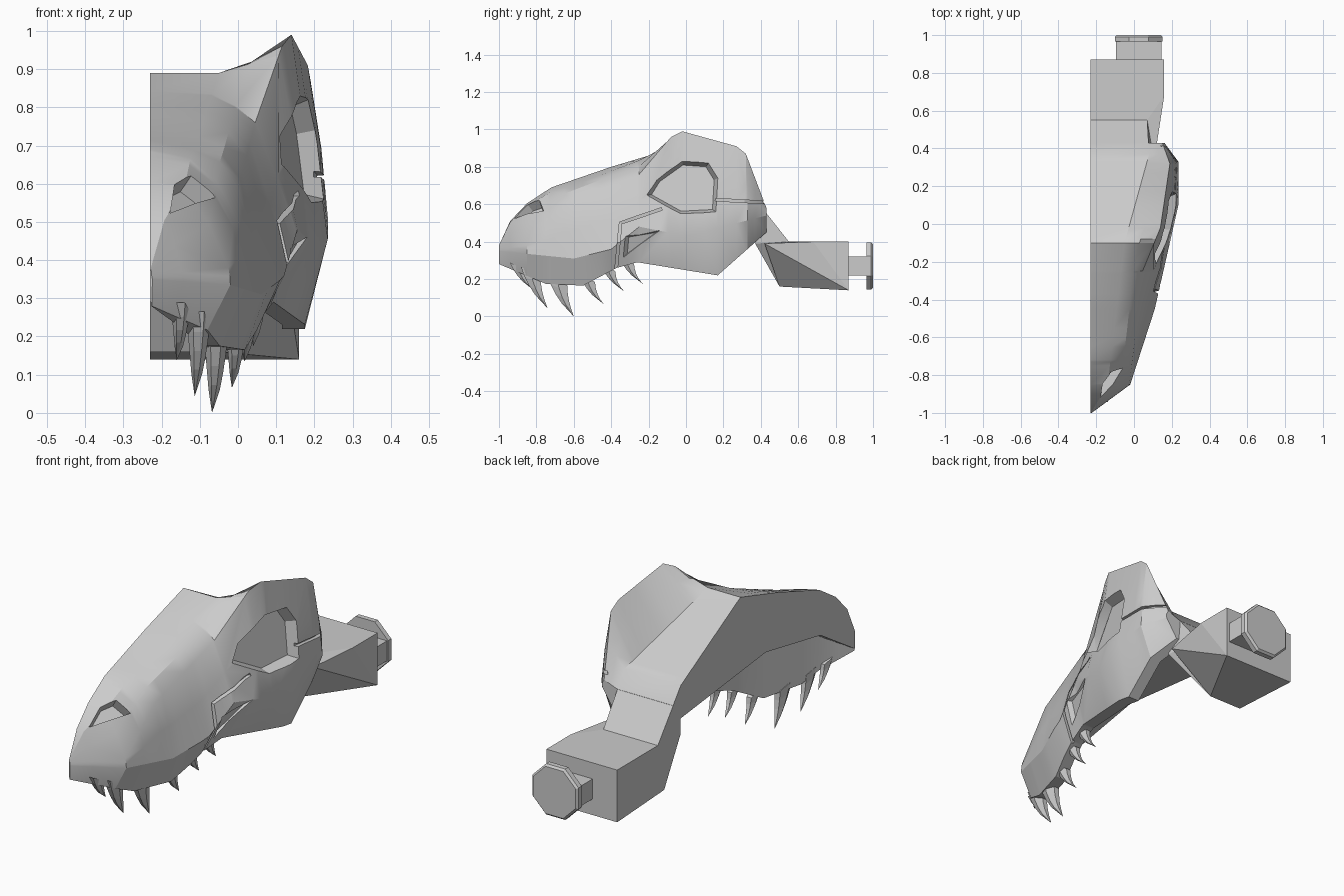
import bpy, bmesh, math
from mathutils import Vector

if "Cube" in bpy.data.objects:
    bpy.data.objects.remove(bpy.data.objects["Cube"])

INNER = -.23


def curve(*knots):
    # piecewise linear profile along y
    def f(y):
        for (a, va), (b, vb) in zip(knots, knots[1:]):
            if y <= b:
                return va + (vb - va) * (y - a) / (b - a)
        return knots[-1][1]
    f.ys = [k[0] for k in knots]
    return f


# skull profiles: heights and widths along y
top_z = curve((-1, .38), (-.94, .51), (-.85, .605), (-.72, .69), (-.4, .8), (-.1, .89), (.37, .63), (.43, .553))
mid_x = curve((-1, -.228), (-.85, -.14), (-.1, -.05), (.37, .08), (.43, .077))
ridge_x = curve((-1, -.226), (-.85, -.025), (-.65, 0), (-.25, .045), (-.02, .14), (.32, .19), (.43, .15))
ridge_z = curve((-1, .36), (-.85, .38), (-.65, .59), (-.25, .76), (-.08, .96), (-.02, .99), (.27, .91), (.32, .87), (.43, .58))
bulge_x = curve((-1, -.224), (-.85, -.02), (-.45, .11), (.1, .235), (.33, .235), (.43, .16))
bulge_z = curve((-1, .35), (-.6, .31), (-.4, .36), (-.25, .48), (0, .43), (.43, .54))
bottom_z = curve((-1, .28), (-.75, .175), (-.55, .165), (-.37, .26), (-.26, .29), (.17, .22), (.43, .45))
roof_z = curve((-1, .29), (-.73, .46), (-.3, .54), (.43, .46))


def section(y):
    t = min(1, max(0, (y + 1) / .85))
    dome = .018 * math.sin(math.pi * t)
    mx, rx, rz, bx, bz, low = mid_x(y), ridge_x(y), ridge_z(y), bulge_x(y), bulge_z(y), bottom_z(y)
    mz = top_z(y) - 1.5 * dome
    low_x = bx - min(.06, .3 * (bx - INNER))
    in_x = low_x - min(.06, .4 * (low_x - INNER))
    roof = max(roof_z(y), low + .01)
    return [(INNER, top_z(y)), (mx, mz), ((mx + rx) / 2 + dome * .6, (mz + rz) / 2 + dome), (rx, rz),
            ((rx + bx) / 2 + .006 * t, (rz + bz) / 2), (bx, bz), (low_x, low),
            (in_x, low), (in_x, roof), (INNER, roof)]


def outer(y, z):
    # x of the outer side at a given y and z
    pts = section(y)[3:7]
    for (xa, za), (xb, zb) in zip(pts, pts[1:]):
        if z >= zb:
            return xa + (xb - xa) * min(1, max(0, (z - za) / (zb - za)))
    return pts[-1][0]


def finish(name, bm):
    bmesh.ops.recalc_face_normals(bm, faces=bm.faces[:])
    me = bpy.data.meshes.new(name)
    bm.to_mesh(me)
    bm.free()
    ob = bpy.data.objects.new(name, me)
    bpy.context.collection.objects.link(ob)
    return ob


def loft(name, rings, tip=None):
    bm = bmesh.new()
    vs = [[bm.verts.new(p) for p in r] for r in rings]
    n = len(rings[0])
    for a, b in zip(vs, vs[1:]):
        for i in range(n):
            bm.faces.new((a[i], a[(i + 1) % n], b[(i + 1) % n], b[i]))
    bm.faces.new(vs[0])
    if tip:
        t = bm.verts.new(tip)
        for i in range(n):
            bm.faces.new((vs[-1][i], vs[-1][(i + 1) % n], t))
    else:
        bm.faces.new(vs[-1])
    return finish(name, bm)


def hull(name, rows):
    # each row (x, y, z) runs from the flat inner side out to x
    bm = bmesh.new()
    for x, y, z in rows:
        bm.verts.new((INNER, y, z))
        bm.verts.new((x, y, z))
    bmesh.ops.convex_hull(bm, input=bm.verts[:])
    bmesh.ops.dissolve_limit(bm, angle_limit=.01, verts=bm.verts[:], edges=bm.edges[:])
    return finish(name, bm)


def pocket(name, pts, direction, depth, taper):
    # tapered cutter reaching below and above a patch of the surface
    pts = [Vector(p) for p in pts]
    c = sum(pts, Vector()) / len(pts)
    d = Vector(direction).normalized()
    floor = [c + (p - c) * taper - d * depth for p in pts]
    lid = [c + (p - c) * (1 + (1 - taper) * .1 / depth) + d * .1 for p in pts]
    return loft(name, [floor, lid])


def groove(name, path, r=.007):
    # square cutter following the outer side
    pts = [Vector(a).lerp(Vector(b), k / 5) for a, b in zip(path, path[1:]) for k in range(5)] + [Vector(path[-1])]
    rings = []
    for i, (y, z) in enumerate(pts):
        t = (pts[min(len(pts) - 1, i + 1)] - pts[max(0, i - 1)]).normalized() * r
        x = outer(y, z)
        rings.append([(x + dx, y - t.y * s, z + t.x * s) for dx, s in ((-.018, -1), (-.018, 1), (.03, 1), (.03, -1))])
    return loft(name, rings)


# skull half
profiles = (top_z, mid_x, ridge_x, ridge_z, bulge_x, bulge_z, bottom_z, roof_z)
stations = sorted({y for f in profiles for y in f.ys})
skull = loft("skull_half", [[(x, y, z) for x, z in section(y)] for y in stations])

# eye, nostril, cheek window and panel seams
side = lambda *pts: [(outer(y, z), y, z) for y, z in pts]
cutters = [
    pocket("eye_cutter", side((-.21, .65), (-.16, .73), (-.02, .83), (.12, .82), (.17, .74), (.16, .56), (-.03, .55)),
           (1, 0, .1), .045, .88),
    pocket("nostril_cutter", [(-.18, -.91, .52), (-.17, -.84, .59), (-.13, -.78, .61), (-.065, -.76, .56)],
           (.55, -.5, .65), .035, .8),
    pocket("window_cutter", side((-.33, .32), (-.32, .43), (-.14, .46)), (1, -.2, 0), .015, .8),
    groove("front_seam_cutter", [(-.375, .24), (-.35, .5), (-.13, .575)]),
    groove("rear_seam_cutter", [(.15, .625), (.42, .61)]),
]
for c in cutters:
    c.hide_render = True
    m = skull.modifiers.new(c.name, 'BOOLEAN')
    m.operation, m.solver, m.object = 'DIFFERENCE', 'EXACT', c
bpy.context.view_layer.objects.active = skull
skull.select_set(True)
bpy.ops.object.convert(target='MESH')
for c in cutters:
    bpy.data.objects.remove(c)
bpy.ops.object.shade_smooth_by_angle(angle=math.radians(27))

# neck and mounting block
hull("neck", [(.1, .37, .39), (.08, .37, .628), (.07, .55, .4), (-.05, .5, .16)])
hull("mounting_block", [(.16, .87, .14), (.16, .87, .4), (.16, .68, .4), (.07, .55, .4), (-.05, .5, .16), (.12, .42, .39)])

# peg with octagonal head
bpy.ops.mesh.primitive_cube_add(size=1, location=(.025, .92, .27))
peg = bpy.context.object
peg.name, peg.scale = "peg", (.24, .12, .1)
octagon = lambda y, r: [(.025 + r * math.cos(math.pi * (i + .5) / 4), y,
                         .27 + r * math.sin(math.pi * (i + .5) / 4)) for i in range(8)]
loft("peg_head", [octagon(.965, .137), octagon(.99, .137), octagon(1, .127)])

# curved teeth along the jaw edge, tips swept back
for i, (y, length) in enumerate(zip((-.9, -.83, -.69, -.53, -.42, -.32), (.1, .165, .175, .11, .1, .1))):
    low, inside = section(y)[6:8]
    x, z = (low[0] + inside[0]) / 2, low[1]
    r = .028 + .2 * length
    base, tip = Vector((x, y, z + .03)), Vector((x - .01, y + .09, z - length if i != 2 else 0))
    bend = Vector((x, y + .02, z - length / 2))
    rings = []
    for k in range(4):
        t = k / 4.5
        c = base * (1 - t) ** 2 + bend * 2 * t * (1 - t) + tip * t * t
        s = r * (1 - t) ** .7
        rings.append([c + Vector((.5 * s * math.cos(a), s * math.sin(a), -.5 * s * math.sin(a)))
                      for a in (math.pi * j / 3 for j in range(6))])
    loft("tooth_%d" % (i + 1), rings, tip)
